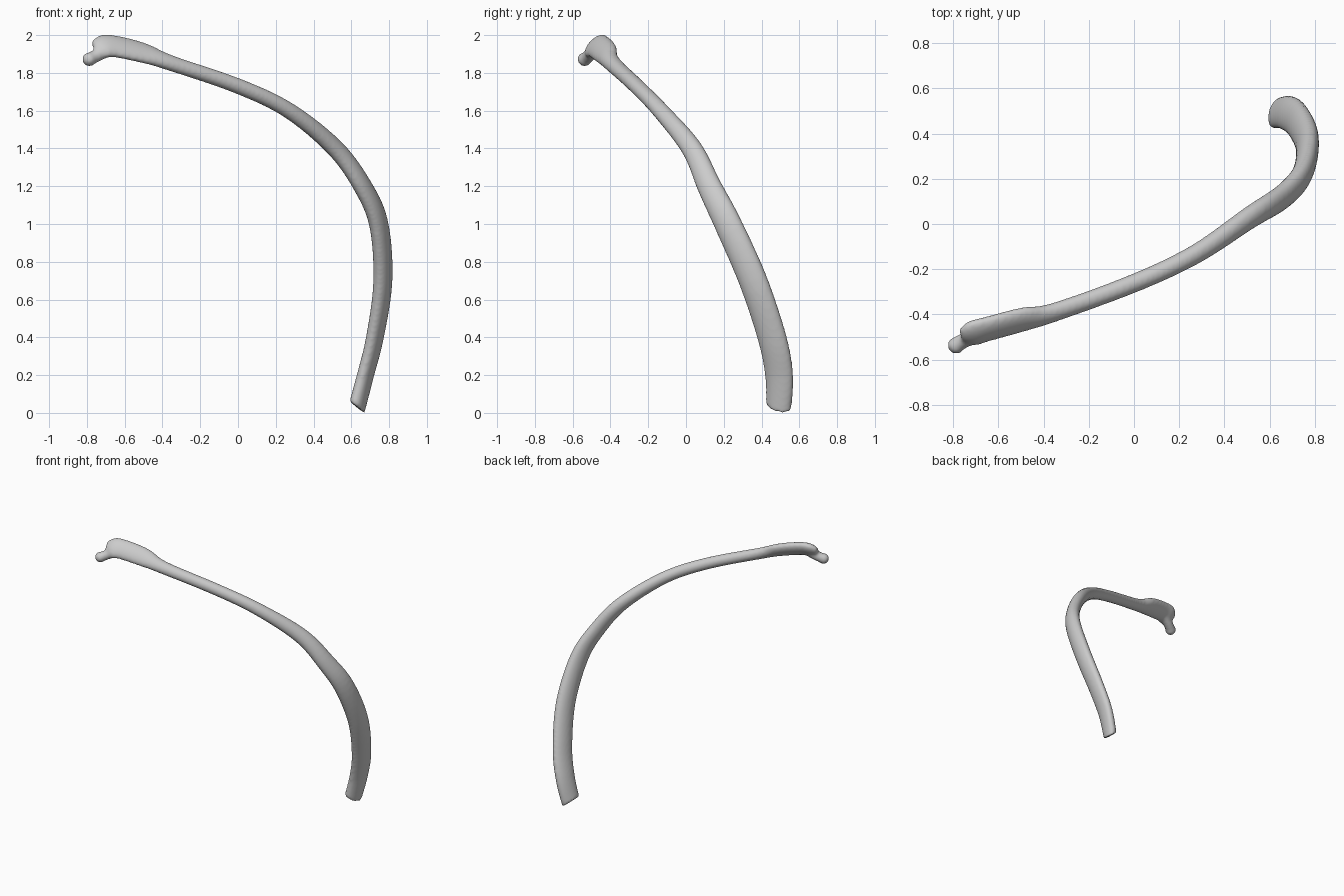
import bpy, bmesh, math
from mathutils import Vector

cube = bpy.data.objects.get("Cube")
if cube:
    bpy.data.objects.remove(cube, do_unlink=True)

bone = bpy.data.materials.new("bone grey")
bone.use_nodes = True
bone.diffuse_color = (0.6, 0.6, 0.6, 1)
bone.node_tree.nodes["Principled BSDF"].inputs["Base Color"].default_value = (0.6, 0.6, 0.6, 1)


def spline(keys, steps):
    """Catmull-Rom through rows of numbers."""
    rows = []
    for i in range(len(keys) - 1):
        p = [keys[max(0, min(len(keys) - 1, i + k))] for k in (-1, 0, 1, 2)]
        for s in range(steps):
            t = s / steps
            rows.append([0.5 * (2 * b + (c - a) * t + (2 * a - 5 * b + 4 * c - d) * t * t
                                + (3 * b - a - 3 * c + d) * t ** 3) for a, b, c, d in zip(*p)])
    return rows + [list(keys[-1])]


def sweep(bm, keys, wide_start, wide_end, steps=6, sides=24, slant=0.0):
    """Elliptical tube through (x, y, z, half width, half thickness) keys."""
    rows = spline(keys, steps)
    n = len(rows)
    rings = []
    for i, (x, y, z, a, b) in enumerate(rows):
        here = Vector((x, y, z))
        tangent = (Vector(rows[min(i + 1, n - 1)][:3]) - Vector(rows[max(i - 1, 0)][:3])).normalized()
        wide = wide_start.lerp(wide_end, i / (n - 1))
        wide = (wide - tangent * wide.dot(tangent)).normalized()
        thin = tangent.cross(wide)
        fade = max(0, 1 - i / steps) * slant
        ring = []
        for k in range(sides):
            ang = 2 * math.pi * k / sides
            p = here + wide * a * math.cos(ang) + thin * b * math.sin(ang)
            p.z -= fade * (p.x - x)
            ring.append(bm.verts.new(p))
        rings.append(ring)
    for r, q in zip(rings, rings[1:]):
        for k in range(sides):
            j = (k + 1) % sides
            bm.faces.new((r[k], r[j], q[j], q[k]))
    bm.faces.new(rings[0][::-1])
    bm.faces.new(rings[-1])


bm = bmesh.new()

# Curved shaft, from the broad lower end to the flattened neck
shaft = [
    (0.63, 0.49, 0.03, 0.070, 0.038),
    (0.675, 0.493, 0.2, 0.078, 0.041),
    (0.725, 0.455, 0.4, 0.080, 0.043),
    (0.767, 0.355, 0.7, 0.079, 0.047),
    (0.745, 0.222, 1.0, 0.075, 0.047),
    (0.66, 0.123, 1.2, 0.066, 0.046),
    (0.515, 0.03, 1.4, 0.056, 0.045),
    (0.27, -0.135, 1.60, 0.045, 0.042),
    (0.0, -0.262, 1.73, 0.042, 0.041),
    (-0.35, -0.39, 1.85, 0.046, 0.038),
    (-0.5, -0.425, 1.905, 0.068, 0.036),
    (-0.65, -0.465, 1.94, 0.072, 0.036),
    (-0.72, -0.485, 1.94, 0.072, 0.035),
    (-0.765, -0.495, 1.935, 0.040, 0.020),
]
sweep(bm, shaft, Vector((0.3, 0.95, 0)), Vector((0.25, 0.65, 0.75)), slant=0.5)

# Short stalk and rounded head
stalk = [(-0.68, -0.485, 1.92, 0.03, 0.03), (-0.74, -0.51, 1.895, 0.034, 0.034),
         (-0.79, -0.535, 1.87, 0.034, 0.034)]
sweep(bm, stalk, Vector((0, 1, 0)), Vector((0, 1, 0)))
knob = bmesh.ops.create_icosphere(bm, subdivisions=3, radius=0.038)["verts"]
bmesh.ops.translate(bm, verts=knob, vec=(-0.787, -0.537, 1.872))

bmesh.ops.recalc_face_normals(bm, faces=bm.faces)
mesh = bpy.data.meshes.new("rib_bone")
bm.to_mesh(mesh)
bm.free()
mesh.materials.append(bone)
rib = bpy.data.objects.new("rib_bone", mesh)
bpy.context.collection.objects.link(rib)

# Fuse the pieces into one smooth surface
remesh = rib.modifiers.new("fuse", "REMESH")
remesh.mode = "VOXEL"
remesh.voxel_size = 0.01
remesh.use_smooth_shade = True
smooth = rib.modifiers.new("soften", "SMOOTH")
smooth.factor = 0.5
smooth.iterations = 8
